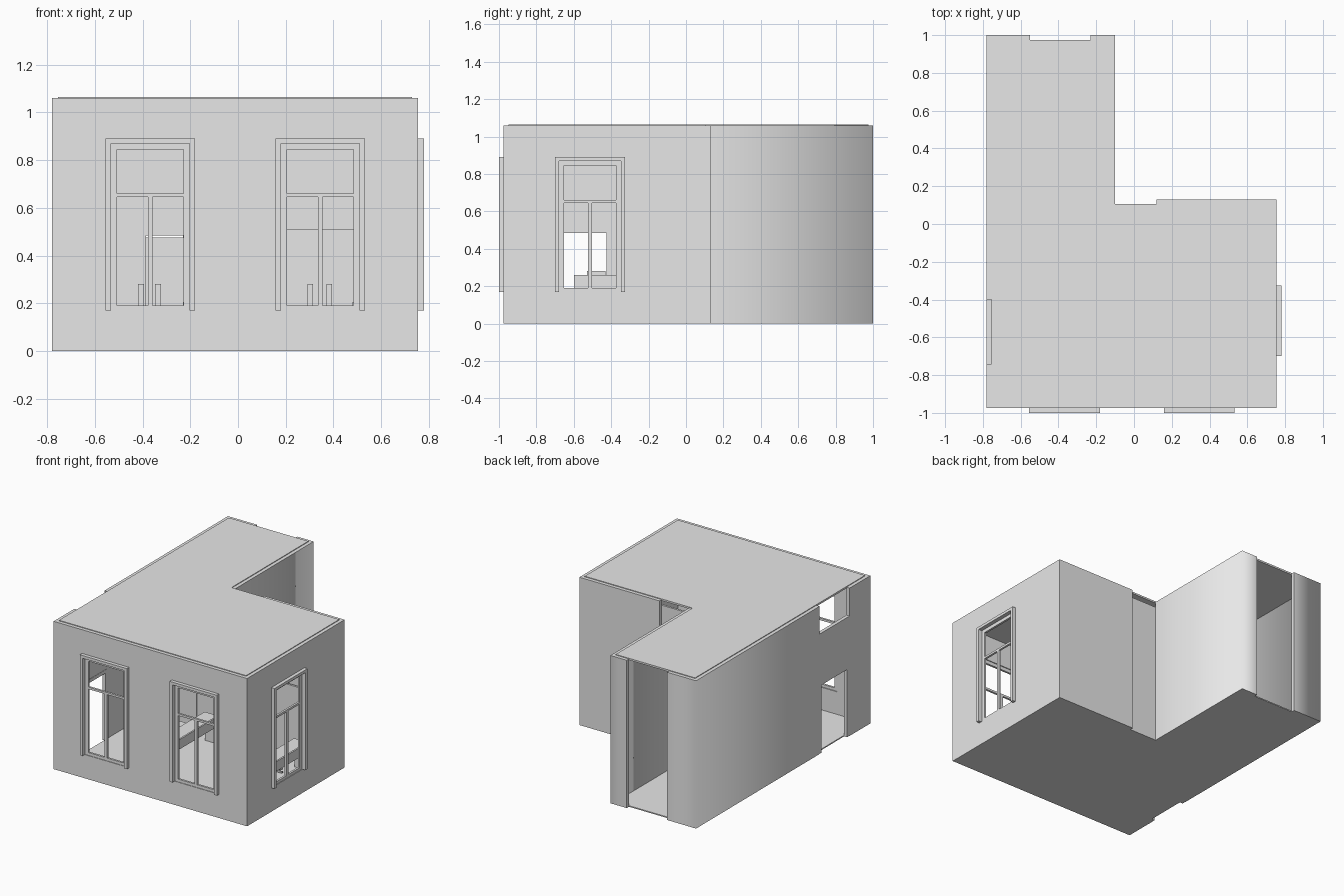
import bpy, bmesh
from math import cos, sin, tau

if "Cube" in bpy.data.objects:
    bpy.data.objects.remove(bpy.data.objects["Cube"])

plaster = bpy.data.materials.new("plain_grey")
plaster.use_nodes = True
GREY = (0.8, 0.8, 0.8, 1)
plaster.diffuse_color = GREY
plaster.node_tree.nodes["Principled BSDF"].inputs["Base Color"].default_value = GREY

H = 1.06    # wall height
T = 0.025   # wall thickness


def finish(name, bm):
    bmesh.ops.recalc_face_normals(bm, faces=bm.faces[:])
    mesh = bpy.data.meshes.new(name)
    bm.to_mesh(mesh)
    bm.free()
    mesh.materials.append(plaster)
    ob = bpy.data.objects.new(name, mesh)
    bpy.context.collection.objects.link(ob)
    return ob


def thicken(bm, vec):
    ret = bmesh.ops.extrude_face_region(bm, geom=bm.faces[:])
    verts = [g for g in ret["geom"] if isinstance(g, bmesh.types.BMVert)]
    bmesh.ops.translate(bm, verts=verts, vec=vec)


def panel(name, axis, pos, depth, u0, u1, z0, z1, holes=()):
    """Upright slab across the given axis, with rectangular holes (u0, u1, z0, z1)."""
    us = sorted({u0, u1, *[h[0] for h in holes], *[h[1] for h in holes]})
    zs = sorted({z0, z1, *[h[2] for h in holes], *[h[3] for h in holes]})
    bm = bmesh.new()
    grid = {}

    def vert(u, z):
        if (u, z) not in grid:
            grid[u, z] = bm.verts.new((u, pos, z) if axis == "y" else (pos, u, z))
        return grid[u, z]

    for a, b in zip(us, us[1:]):
        for c, d in zip(zs, zs[1:]):
            u, z = (a + b) / 2, (c + d) / 2
            if not any(h[0] < u < h[1] and h[2] < z < h[3] for h in holes):
                bm.faces.new([vert(a, c), vert(b, c), vert(b, d), vert(a, d)])
    thicken(bm, (0, depth, 0) if axis == "y" else (depth, 0, 0))
    return finish(name, bm)


def prism(name, outline, z0, z1, soft=()):
    """Extruded outline; vertical edges at the soft points are shaded smooth."""
    bm = bmesh.new()
    bm.faces.new([bm.verts.new((x, y, z0)) for x, y in outline])
    thicken(bm, (0, 0, z1 - z0))
    for f in bm.faces:
        f.smooth = bool(soft)
    for e in bm.edges:
        a, b = (v.co for v in e.verts)
        upright = (a.xy - b.xy).length < 1e-5
        e.smooth = upright and any(abs(a.x - x) + abs(a.y - y) < 1e-4 for x, y in soft)
    return finish(name, bm)


def box(name, x0, x1, y0, y1, z0, z1):
    return prism(name, [(x0, y0), (x1, y0), (x1, y1), (x0, y1)], z0, z1)


# Key plan lines
L, R, F, B = -0.78, 0.755, -0.975, 1.0
ARM, WING = -0.1, 0.13

# Floor and ceiling slabs, inset behind the wall faces
inset = [(L + T, F + T), (R - T, F + T), (R - T, WING - T), (ARM - T, WING - T),
         (ARM - T, B - T), (L + T, B - T)]
prism("floor", inset, 0, 0.008)
prism("ceiling", inset, 1.052, 1.065)

# Windows: wall hole, frame with transom and mullion, raised casing without a sill
HW, Z0, Z1 = 0.165, 0.17, 0.87


def window(name, axis, wall, inward, c):
    panes = [(c - 0.14, c + 0.14, 0.66, 0.845),
             (c - 0.14, c - 0.01, 0.19, 0.645),
             (c + 0.01, c + 0.14, 0.19, 0.645)]
    panel(name + "_frame", axis, wall + inward * 0.004, inward * 0.015,
          c - HW, c + HW, Z0, Z1, panes)
    panel(name + "_casing", axis, wall, -inward * T,
          c - 0.187, c + 0.187, Z0, 0.89, [(c - HW, c + HW, Z0, Z1)])
    return (c - HW, c + HW, Z0, Z1)


front_holes = [window("front_right_window", "y", F, 1, -0.368),
               window("front_left_window", "y", F, 1, 0.345)]
side_hole = window("side_window", "x", R, -1, -0.513)

# Straight walls
panel("front_wall", "y", F, T, L, R, 0, H, front_holes)
panel("left_side_wall", "x", R, -T, F + T, WING, 0, H, [side_hole])
panel("wing_back_wall", "y", WING, -T, 0.12, R - T, 0, H)
D0, D1 = -0.74, -0.4
panel("right_side_wall", "x", L, T, F + T, D1, 0, H,
      [(D0, D1, 0, 0.51), (D0, D1, 0.86, H)])
panel("side_door_frame", "x", L + 0.002, T, D0, D1, 0, 0.51,
      [(D0 + T, D1 - T, 0, 0.485)])

# Arm walls, softly shaded round the rear corners
prism("arm_outer_wall",
      [(L, D1), (L, B), (-0.55, B), (-0.55, B - T), (L + T, B - T), (L + T, D1)],
      0, H, [(L, B), (L + T, B - T)])
prism("arm_inner_wall",
      [(ARM, WING - T), (ARM, B), (-0.23, B), (-0.23, B - T),
       (ARM - T, B - T), (ARM - T, WING - T)],
      0, H, [(ARM, B), (ARM - T, B - T)])

# Recessed infill beside the inner corner
box("recess_panel", ARM - T, 0.14, 0.09, WING - T, 0, 1.02)

# Partition across the arm with a doorway
panel("partition", "y", 0.08, T, L + T, ARM - T, 0, 1.052, [(-0.41, -0.2, 0, 0.51)])
panel("partition_door_frame", "y", 0.078, T, -0.41, -0.2, 0, 0.51,
      [(-0.385, -0.225, 0, 0.485)])
box("partition_door", -0.385, -0.225, 0.085, 0.098, 0.008, 0.475)
box("low_screen", 0.16, R - T, 0.07, 0.085, 0.008, 0.51)


# Office chairs: five-star base, post, seat and back
def chair(name, back_x, y, d):
    x = back_x + d * 0.055
    for i in range(5):
        a = tau * i / 5
        dx, dy = cos(a), sin(a)
        sx, sy = -dy * 0.005, dx * 0.005
        ex, ey = x + dx * 0.055, y + dy * 0.055
        prism(f"{name}_foot_{i}", [(x - sx, y - sy), (ex - sx, ey - sy),
                                   (ex + sx, ey + sy), (x + sx, y + sy)], 0.015, 0.027)
    box(name + "_post", x - 0.007, x + 0.007, y - 0.007, y + 0.007, 0.02, 0.12)
    box(name + "_seat", x - 0.055, x + 0.055, y - 0.055, y + 0.055, 0.12, 0.14)
    box(name + "_back", back_x - 0.012, back_x + 0.012, y - 0.05, y + 0.05, 0.17, 0.28)
    box(name + "_spine", back_x - 0.006, back_x + 0.006, y - 0.01, y + 0.01, 0.13, 0.18)


# Desks: top on two end panels with a modesty screen
def desk(name, x0, x1, y0, y1):
    box(name + "_top", x0, x1, y0, y1, 0.19, 0.205)
    for side, y in (("front", y0), ("rear", y1 - 0.012)):
        box(f"{name}_{side}_end", x0 + 0.01, x1 - 0.01, y, y + 0.012, 0.008, 0.19)
    box(name + "_screen", x1 - 0.012, x1, y0, y1, 0.205, 0.26)


for i, (bx, y, d) in enumerate([(-0.407, -0.2, 1), (-0.335, -0.48, 1),
                                (0.303, -0.48, 1), (0.382, -0.2, 1)]):
    chair(f"chair_{i + 1}", bx, y, d)
desk("right_desk", -0.23, -0.05, -0.6, -0.05)
desk("left_desk", 0.48, 0.66, -0.6, -0.05)
